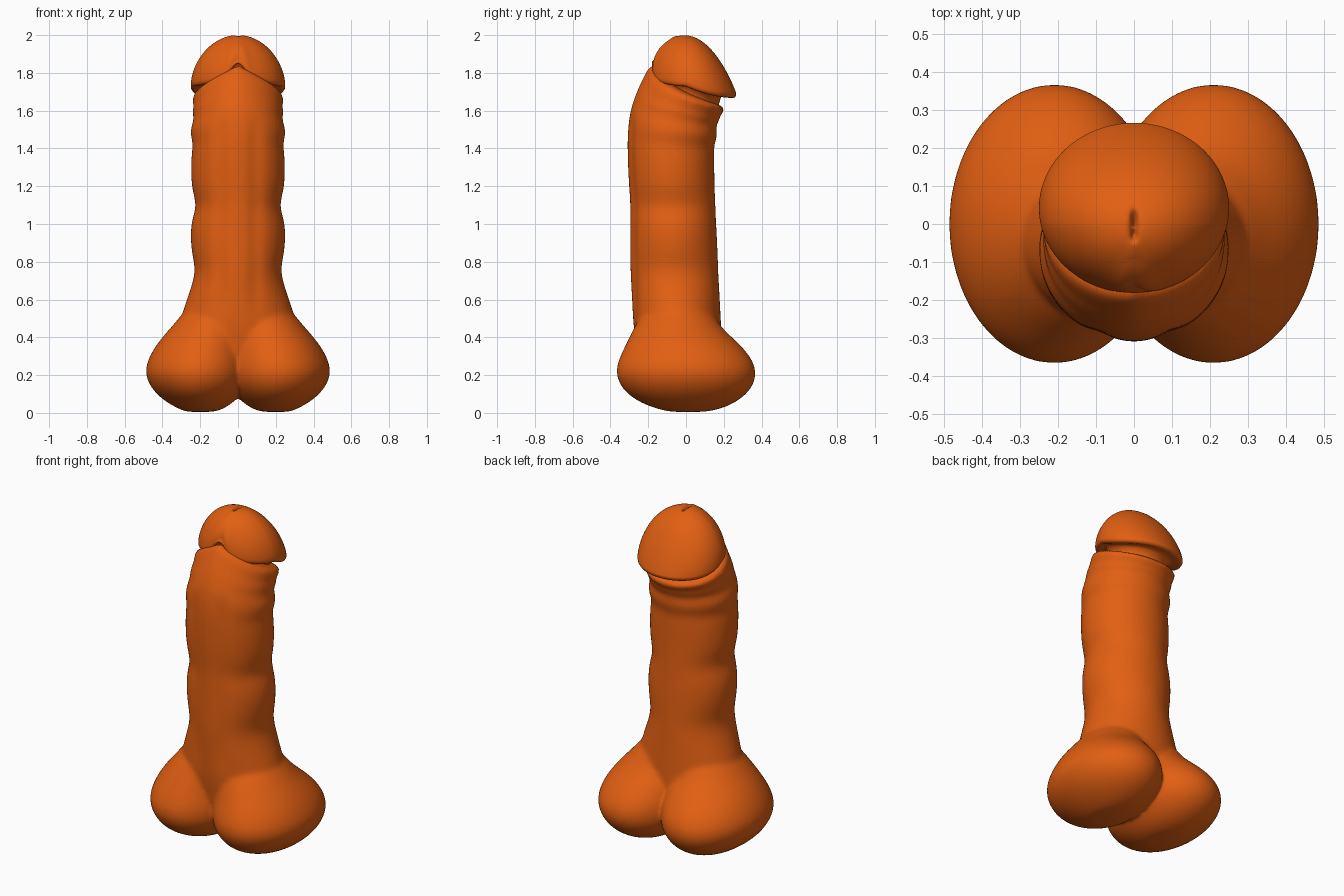
import bpy, bmesh
from math import sin, cos, pi, exp

cube = bpy.data.objects.get("Cube")
if cube:
    bpy.data.objects.remove(cube)

orange = bpy.data.materials.new("burnt orange")
orange.use_nodes = True
COLOR = (0.76, 0.115, 0.006, 1)
orange.diffuse_color = COLOR
orange.node_tree.nodes["Principled BSDF"].inputs["Base Color"].default_value = COLOR


def loft(bm, rings):
    """Skin a list of closed point rings and cap both ends."""
    loops = [[bm.verts.new(p) for p in ring] for ring in rings]
    n = len(loops[0])
    for a, b in zip(loops, loops[1:]):
        for i in range(n):
            j = (i + 1) % n
            bm.faces.new((a[i], a[j], b[j], b[i]))
    bm.faces.new(loops[0][::-1])
    bm.faces.new(loops[-1])


def finish(bm, name):
    bmesh.ops.recalc_face_normals(bm, faces=bm.faces)
    mesh = bpy.data.meshes.new(name)
    bm.to_mesh(mesh)
    bm.free()
    mesh.materials.append(orange)
    mesh.shade_smooth()
    obj = bpy.data.objects.new(name, mesh)
    bpy.context.collection.objects.link(obj)
    return obj


# Level shaft sections: height, front y, back y, half width
level = [
    (0.15, -0.20, 0.17, 0.18), (0.28, -0.25, 0.19, 0.26),
    (0.40, -0.27, 0.19, 0.32), (0.48, -0.28, 0.185, 0.31),
    (0.58, -0.285, 0.18, 0.278), (0.68, -0.29, 0.175, 0.243),
    (0.76, -0.295, 0.17, 0.223), (0.84, -0.295, 0.168, 0.245),
    (0.95, -0.295, 0.163, 0.254), (1.03, -0.295, 0.158, 0.243),
    (1.10, -0.295, 0.156, 0.216), (1.18, -0.30, 0.152, 0.245),
    (1.28, -0.307, 0.15, 0.25),
]
# Tilted fold sections: front height, back height, front y, back y, half width
folds = [
    (1.40, 1.36, -0.31, 0.15, 0.247), (1.46, 1.41, -0.31, 0.146, 0.236),
    (1.53, 1.46, -0.305, 0.165, 0.256), (1.60, 1.495, -0.295, 0.165, 0.245),
    (1.65, 1.525, -0.28, 0.156, 0.23), (1.70, 1.555, -0.262, 0.185, 0.247),
    (1.745, 1.575, -0.243, 0.175, 0.228), (1.79, 1.60, -0.22, 0.212, 0.247),
    (1.835, 1.625, -0.20, 0.20, 0.235), (1.865, 1.63, -0.165, 0.16, 0.19),
]
# Pear-shaped lobe sections: height, inner x, outer x, front y, back y
lobe = [
    (0.003, 0.13, 0.27, -0.08, 0.10), (0.02, 0.08, 0.31, -0.15, 0.18),
    (0.05, 0.03, 0.37, -0.235, 0.255), (0.10, -0.02, 0.435, -0.315, 0.325),
    (0.16, -0.06, 0.477, -0.358, 0.364), (0.22, -0.07, 0.493, -0.373, 0.373),
    (0.28, -0.07, 0.478, -0.358, 0.353), (0.34, -0.06, 0.447, -0.33, 0.308),
    (0.40, -0.06, 0.402, -0.30, 0.245), (0.45, -0.05, 0.357, -0.275, 0.19),
    (0.50, -0.05, 0.315, -0.25, 0.16), (0.56, -0.04, 0.27, -0.20, 0.12),
]


def shaft_ring(z_front, z_back, front, back, width, n=64):
    ring = []
    for i in range(n):
        a = 2 * pi * i / n
        t = max(0, (1 + sin(a)) / 2)
        x, y = width * cos(a), front + (back - front) * t
        # Shallow grooves either side of the central front ridge
        if t < 0.5 and 0.5 < z_front < 1.6:
            y += 0.012 * exp(-((abs(x) - 0.09) / 0.03) ** 2)
        # The square root brings each fold to a peak at the front
        ring.append((x, y, z_front + (z_back - z_front) * t ** 0.5))
    return ring


def lobe_ring(side, z, inner, outer, front, back, n=48):
    cx, rx = (inner + outer) / 2, (outer - inner) / 2
    cy, ry = (front + back) / 2, (back - front) / 2
    angles = [2 * pi * i / n for i in range(n)]
    return [(side * (cx + rx * cos(a)), cy + ry * sin(a), z) for a in angles]


# Shaft and the two base lobes, fused into one soft skin
bm = bmesh.new()
loft(bm, [shaft_ring(z, z, f, b, w) for z, f, b, w in level]
     + [shaft_ring(*s) for s in folds])
for side in (-1, 1):
    loft(bm, [lobe_ring(side, *s) for s in lobe])
body = finish(bm, "shaft_and_base")
sub = body.modifiers.new("round", 'SUBSURF')
sub.levels = sub.render_levels = 1
remesh = body.modifiers.new("fuse", 'REMESH')
remesh.mode = 'VOXEL'
remesh.voxel_size = 0.012
remesh.use_smooth_shade = True
soften = body.modifiers.new("soften", 'SMOOTH')
soften.factor = 0.5
soften.iterations = 12


# Cap: dome over a sloping flared rim that peaks at the front, with a neck
def rim_point(a):
    x, y = 0.25 * cos(a), 0.042 + 0.224 * sin(a)
    front = min(1, max(0, -y / 0.18))
    peak = front * (0.09 * exp(-(x / 0.06) ** 2) - 0.07)
    return x, y, 1.75 - 0.42 * y + 0.72 * y * y + peak


def cap_ring(s, n=128):
    ring = []
    for i in range(n):
        a = 2 * pi * i / n
        rim_x, rim_y, base = rim_point(a)
        x, y = s * rim_x, -0.01 + s * (rim_y + 0.01)
        # Round at the front and sides, flaring out towards the back
        fullness = 0.58 + 0.32 * max(0, sin(a)) ** 2
        z = base + (2.0 - base) * max(0, 1 - s * s) ** fullness
        # Slit on the crown, then a crease widening down the front
        z -= 0.03 * exp(-(x / 0.008) ** 2 - ((y + 0.005) / 0.035) ** 4)
        crease = min(1, max(0, (-y - 0.05) / 0.06))
        y += 0.018 * crease * exp(-(x / 0.03) ** 2)
        ring.append((x, y, z))
    return ring


def under_ring(scale, drop, n=128):
    ring = []
    for i in range(n):
        x, y, z = rim_point(2 * pi * i / n)
        ring.append((scale * x, scale * y, z - drop))
    return ring


bm = bmesh.new()
steps = 40
rings = [cap_ring(0.01)]
rings += [cap_ring(sin(pi / 2 * k / steps)) for k in range(1, steps + 1)]
rings += [under_ring(s, d) for s, d in
          ((0.995, 0.01), (0.97, 0.02), (0.91, 0.022), (0.80, 0.01),
           (0.70, 0.015), (0.66, 0.05), (0.64, 0.10), (0.5, 0.13))]
loft(bm, rings)
finish(bm, "cap")
